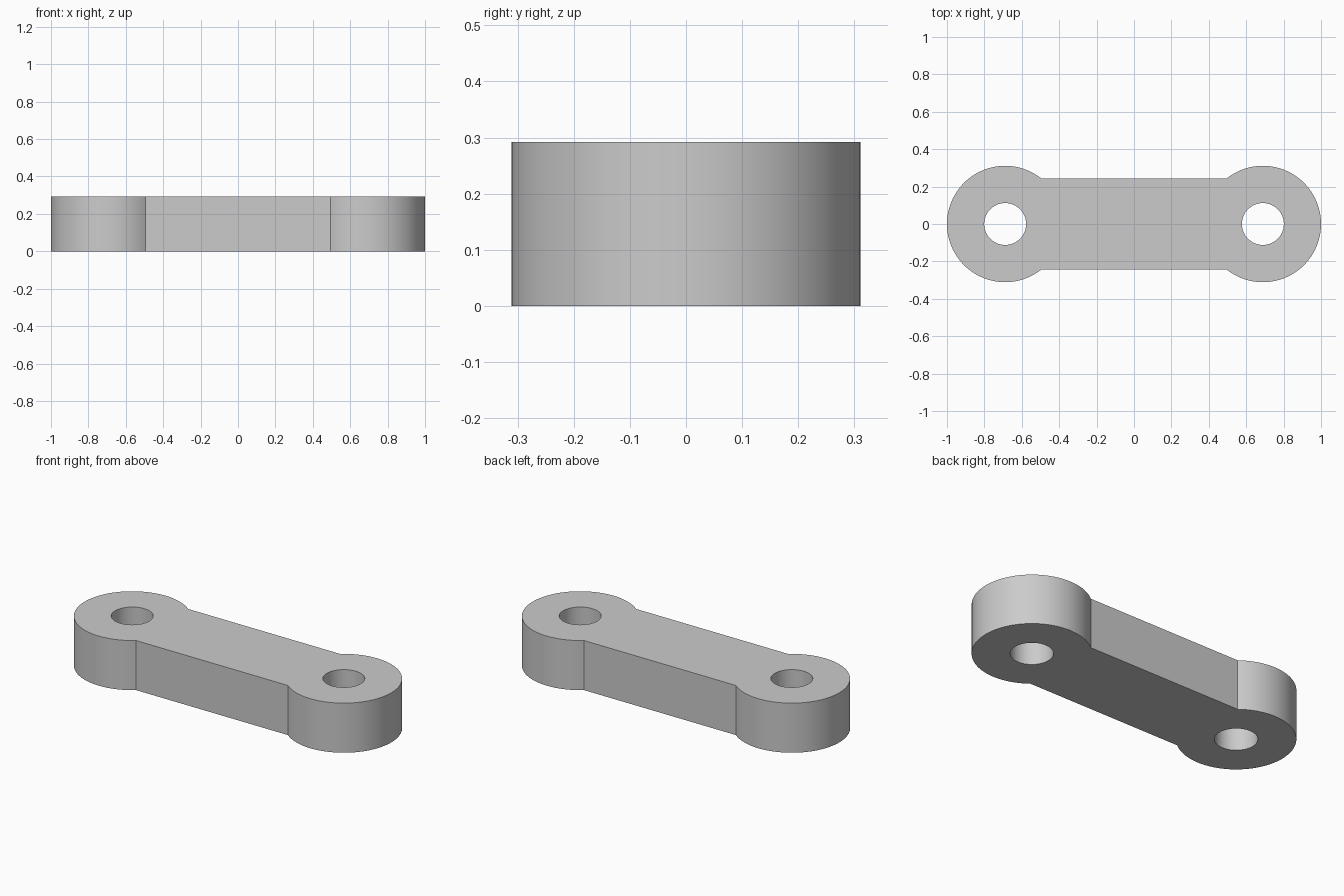
import bpy
import bmesh
from math import asin, cos, pi, sin

if "Cube" in bpy.data.objects:
    bpy.data.objects.remove(bpy.data.objects["Cube"])

HUB_R, HOLE_R, BAR_HALF, HEIGHT = 0.311, 0.112, 0.243, 0.292
HUB_X = 1 - HUB_R
STEPS = 40


def arc(cx, radius, start, end):
    """Points along an arc centred on the x axis."""
    angles = [start + (end - start) * i / STEPS for i in range(STEPS + 1)]
    return [(cx + radius * cos(a), radius * sin(a), 0) for a in angles]


# Half outline: both hub rims joined by the bar edge, then back around the holes
junction = pi - asin(BAR_HALF / HUB_R)
outline = (arc(HUB_X, HUB_R, 0, junction)
           + arc(-HUB_X, HUB_R, pi - junction, pi)
           + arc(-HUB_X, HOLE_R, pi, 0)
           + arc(HUB_X, HOLE_R, pi, 0))

bm = bmesh.new()
bm.faces.new([bm.verts.new(p) for p in outline])
mesh = bpy.data.meshes.new("link_plate")
bm.to_mesh(mesh)
bm.free()

link = bpy.data.objects.new("link_plate", mesh)
bpy.context.collection.objects.link(link)

# Mirror to the full outline and give it thickness
mirror = link.modifiers.new("mirror", "MIRROR")
mirror.use_axis = (False, True, False)
solid = link.modifiers.new("thickness", "SOLIDIFY")
solid.thickness = HEIGHT
solid.offset = 1

# Plain grey finish
grey = bpy.data.materials.new("grey")
grey.use_nodes = True
colour = (0.6, 0.6, 0.6, 1)
grey.diffuse_color = colour
grey.node_tree.nodes["Principled BSDF"].inputs["Base Color"].default_value = colour
mesh.materials.append(grey)

# Apply modifiers, then smooth the round walls only
bpy.ops.object.select_all(action="DESELECT")
link.select_set(True)
bpy.context.view_layer.objects.active = link
bpy.ops.object.convert(target="MESH")
bpy.ops.object.shade_smooth_by_angle()
